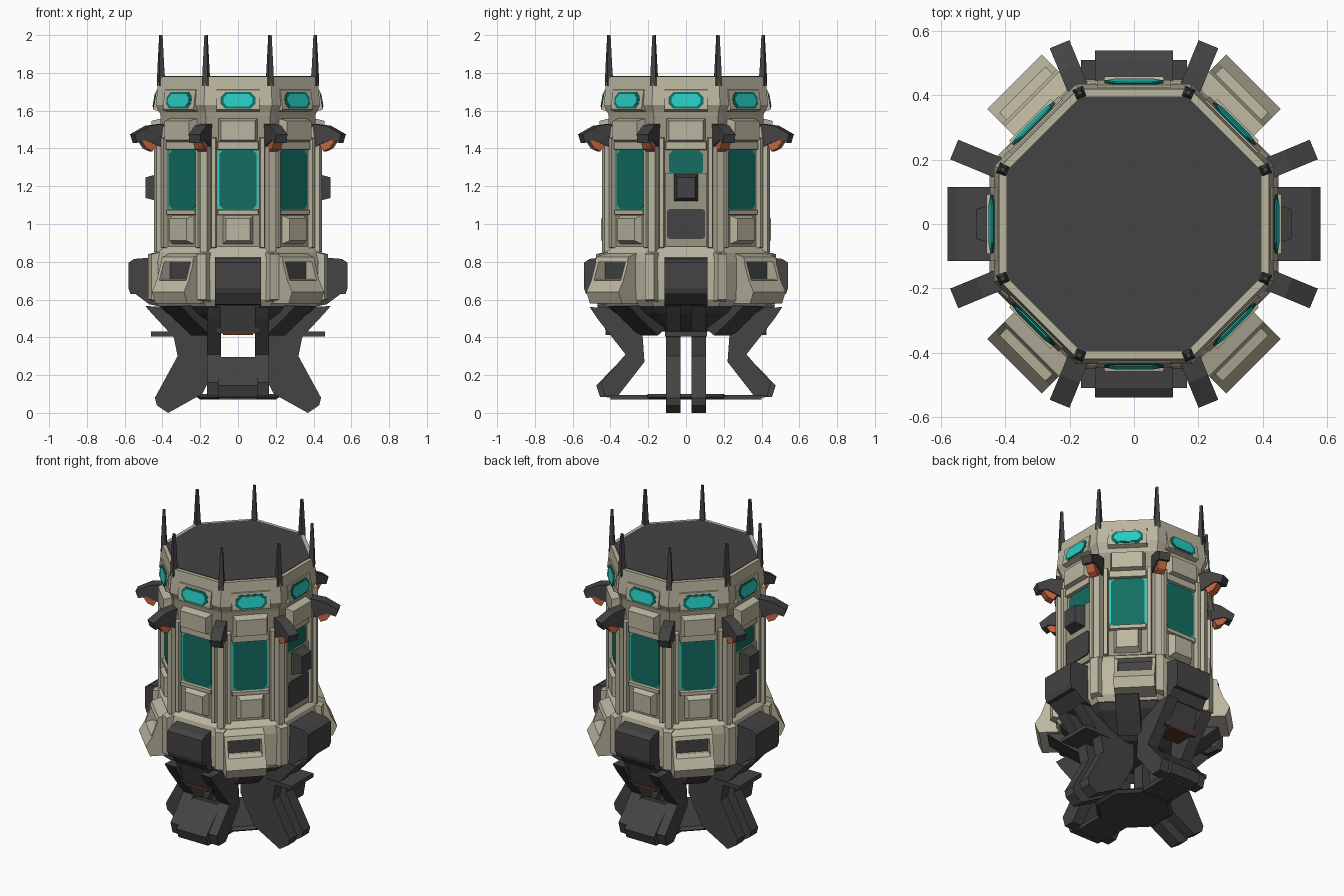
import bpy, bmesh, math

def mat(name, r, g, b):
    m = bpy.data.materials.new(name)
    m.diffuse_color = (r, g, b, 1)
    return m

BEIGE = mat("beige", 0.50, 0.47, 0.35)
DULL = mat("dull_beige", 0.33, 0.31, 0.225)
DARK = mat("dark_grey", 0.058, 0.057, 0.058)
TEAL = mat("dark_teal_glass", 0.006, 0.155, 0.12)
CYAN = mat("bright_cyan_glass", 0.02, 0.60, 0.55)
ORANGE = mat("orange", 0.55, 0.13, 0.05)
RUST = mat("rust", 0.10, 0.035, 0.018)

def solid(name, rings, m, deg=0):
    """Bridge equal loops of (radius, sideways, z) points, cap the ends, turn about z."""
    c, s = math.cos(math.radians(deg)), math.sin(math.radians(deg))
    bm = bmesh.new()
    loops = [[bm.verts.new((r * c - u * s, r * s + u * c, z)) for r, u, z in ring] for ring in rings]
    n = len(loops[0])
    for a, b in zip(loops, loops[1:]):
        for i in range(n):
            bm.faces.new((a[i], a[(i + 1) % n], b[(i + 1) % n], b[i]))
    bm.faces.new(loops[0][::-1])
    bm.faces.new(loops[-1])
    bmesh.ops.recalc_face_normals(bm, faces=bm.faces)
    me = bpy.data.meshes.new(name)
    bm.to_mesh(me)
    bm.free()
    me.materials.append(m)
    ob = bpy.data.objects.new(name, me)
    bpy.context.collection.objects.link(ob)
    return ob

def octagon(name, profile, m):
    """Eight-sided loft through (apothem, z) pairs."""
    rings = []
    for a, z in profile:
        R = a / math.cos(math.pi / 8)
        rings.append([(R * math.cos(math.pi / 8 + k * math.pi / 4),
                       R * math.sin(math.pi / 8 + k * math.pi / 4), z) for k in range(8)])
    return solid(name, rings, m)

def block(name, m, deg, u0, u1, r0, r1, z0, z1, t=0.0):
    """Box standing out of a wall, outer face shrunk by t."""
    def q(r, t):
        return [(r, u0 + t, z0 + t), (r, u1 - t, z0 + t), (r, u1 - t, z1 - t), (r, u0 + t, z1 - t)]
    return solid(name, [q(r0, 0), q(r1, t)], m, deg)

def prism(name, m, deg, u0, u1, pts):
    """Side profile of (radius, z) points extruded sideways."""
    return solid(name, [[(r, u, z) for r, z in pts] for u in (u0, u1)], m, deg)

def pane(name, m, deg, w, z0, z1, r0, r1, c=0.02, tilt=0.0):
    """Thin plate with cut corners."""
    o = [(-w + c, z0), (w - c, z0), (w, z0 + c), (w, z1 - c),
         (w - c, z1), (-w + c, z1), (-w, z1 - c), (-w, z0 + c)]
    return solid(name, [[(r - tilt * (z - z0), u, z) for u, z in o] for r in (r0, r1)], m, deg)

# main shells
octagon("tower_wall", [(0.41, 0.84), (0.41, 1.58)], DULL)
octagon("lower_ring", [(0.42, 0.565), (0.445, 0.60), (0.45, 0.80), (0.44, 0.85), (0.405, 0.885)], BEIGE)
octagon("crown_ring", [(0.40, 1.54), (0.415, 1.59), (0.435, 1.63), (0.425, 1.73), (0.42, 1.78), (0.40, 1.78)], BEIGE)
octagon("roof_deck", [(0.397, 1.775), (0.397, 1.783)], DARK)
octagon("underside", [(0.19, 0.43), (0.38, 0.53), (0.42, 0.57)], DARK)
octagon("bottom_plate", [(0.20, 0.07), (0.22, 0.085), (0.20, 0.10)], DARK)

# wall bays, one per side
for k in range(8):
    d = k * 45
    side = k in (0, 4)
    for s in (-1, 1):
        a, b = sorted((s * 0.112, s * 0.145))
        block("window_jamb", BEIGE, d, a, b, 0.40, 0.438, 0.87, 1.46, 0.006)
    block("window_head", BEIGE, d, -0.112, 0.112, 0.40, 0.432, 1.39, 1.44, 0.005)
    block("upper_block", BEIGE, d, -0.105, 0.105, 0.40, 0.458, 1.43, 1.56, 0.014)
    if side:
        pane("short_window", TEAL, d, 0.09, 1.26, 1.39, 0.409, 0.416)
        block("hatch_surround", DULL, d, -0.112, 0.112, 0.40, 0.425, 0.88, 1.27)
        block("hatch_box", DARK, d, -0.065, 0.065, 0.42, 0.49, 1.12, 1.265, 0.018)
        pane("hatch_panel", DARK, d, 0.10, 0.92, 1.08, 0.424, 0.432, 0.012)
    else:
        pane("window_edge", CYAN, d, 0.108, 1.075, 1.395, 0.408, 0.413)
        pane("window", TEAL, d, 0.099, 1.08, 1.39, 0.410, 0.417)
        block("window_sill", BEIGE, d, -0.112, 0.112, 0.40, 0.43, 1.045, 1.078, 0.005)
        block("sill_block", BEIGE, d, -0.085, 0.085, 0.40, 0.45, 0.89, 1.05, 0.022)
    # crown lamps
    prism("lamp_housing", BEIGE, d, -0.115, 0.115,
          [(0.40, 1.59), (0.447, 1.605), (0.447, 1.62), (0.432, 1.71), (0.40, 1.73)])
    pane("crown_lamp_edge", TEAL, d, 0.092, 1.612, 1.698, 0.442, 0.4505, 0.025, 0.16)
    pane("crown_lamp", CYAN, d, 0.078, 1.622, 1.688, 0.445, 0.4525, 0.022, 0.16)

# corner posts, fins and aerials
for k in range(8):
    d = 22.5 + k * 45
    block("corner_post", BEIGE, d, -0.032, 0.032, 0.41, 0.474, 0.84, 1.52, 0.012)
    block("ring_post", BEIGE, d, -0.045, 0.045, 0.42, 0.505, 0.58, 0.86, 0.02)
    prism("fin", DARK, d, -0.033, 0.033,
          [(0.44, 1.53), (0.52, 1.52), (0.605, 1.475), (0.59, 1.43), (0.54, 1.445), (0.455, 1.41)])
    prism("fin_lamp", ORANGE, d, -0.026, 0.026,
          [(0.46, 1.45), (0.57, 1.45), (0.535, 1.40), (0.50, 1.385)])
    def sq(r, w, z):
        return [(r - w, -w, z), (r + w, -w, z), (r + w, w, z), (r - w, w, z)]
    solid("aerial", [sq(0.44, 0.018, 1.73), sq(0.442, 0.014, 1.82), sq(0.442, 0.007, 2.0)], DARK, d)

# dark equipment boxes on the four main sides
for d, reach, w in ((0, 0.58, 0.115), (180, 0.58, 0.115), (90, 0.54, 0.122), (270, 0.54, 0.122)):
    prism("equipment_box", DARK, d, -w, w,
          [(0.43, 0.63), (reach - 0.01, 0.63), (reach, 0.66), (reach, 0.795), (reach - 0.03, 0.815), (0.43, 0.825)])
    prism("equipment_bracket", DARK, d, -w, w,
          [(0.42, 0.565), (0.47, 0.575), (reach - 0.03, 0.635), (0.43, 0.64)])

# open bins on the diagonals, shifted toward front and back
for d, s in ((45, 1), (135, -1), (225, 1), (315, -1)):
    c = 0.05 * s
    prism("bin_lip", BEIGE, d, c - 0.12, c + 0.12,
          [(0.42, 0.58), (0.55, 0.58), (0.575, 0.64), (0.54, 0.70), (0.50, 0.71), (0.42, 0.69)])
    block("bin_recess", DARK, d, c - 0.105, c + 0.105, 0.44, 0.458, 0.69, 0.81)
    prism("bin_top", BEIGE, d, c - 0.12, c + 0.12, [(0.42, 0.80), (0.51, 0.80), (0.50, 0.825), (0.42, 0.85)])
    for e in (-1, 1):
        a, b = sorted((c + e * 0.10, c + e * 0.12))
        prism("bin_cheek", BEIGE, d, a, b, [(0.42, 0.69), (0.54, 0.70), (0.50, 0.81), (0.42, 0.81)])
    # gusset below each bin
    prism("gusset", DARK, d, -0.07, 0.07, [(0.20, 0.46), (0.42, 0.57), (0.50, 0.565), (0.40, 0.49), (0.28, 0.41)])

# side legs: a pair of broad plates each
for d in (0, 180):
    for s in (-1, 1):
        a, b = sorted((s * 0.03, s * 0.105))
        prism("side_leg", DARK, d, a, b,
              [(0.09, 0.46), (0.20, 0.56), (0.49, 0.565), (0.46, 0.53), (0.34, 0.40), (0.32, 0.30),
               (0.44, 0.08), (0.43, 0.04), (0.37, 0.0), (0.19, 0.10), (0.09, 0.29)])
    block("side_step", DARK, d, -0.11, 0.11, 0.28, 0.46, 0.405, 0.43)

# front and back legs: two bent struts, a hip box and a foot
for d in (90, 270):
    for s in (-1, 1):
        a, b = sorted((s * 0.09, s * 0.165))
        prism("bent_strut", DARK, d, a, b,
              [(0.24, 0.55), (0.51, 0.56), (0.47, 0.50), (0.32, 0.31), (0.45, 0.16),
               (0.43, 0.09), (0.36, 0.09), (0.22, 0.27)])
    prism("hip_box", DARK, d, -0.115, 0.115, [(0.28, 0.43), (0.42, 0.42), (0.47, 0.57), (0.28, 0.57)])
    block("hip_lamp", RUST, d, -0.08, 0.08, 0.30, 0.425, 0.412, 0.43)
    prism("foot", DARK, d, -0.105, 0.105,
          [(0.27, 0.28), (0.33, 0.295), (0.475, 0.145), (0.455, 0.085), (0.37, 0.08)])
    block("foot_tie", DARK, d, -0.10, 0.10, 0.15, 0.40, 0.072, 0.095)
